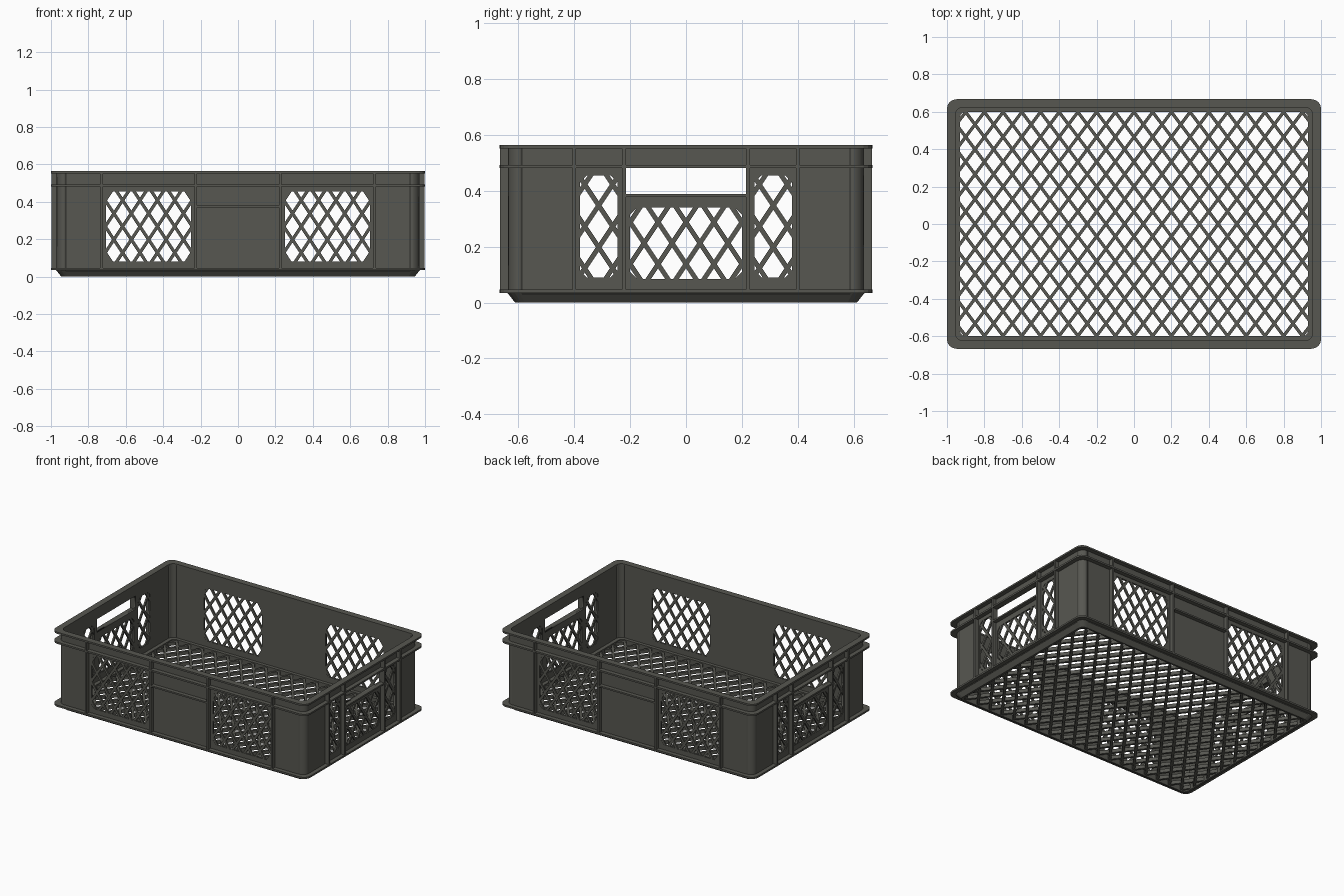
import bpy, bmesh
from math import pi, sin, cos, ceil, hypot, atan2
from mathutils import Matrix, Vector

cube = bpy.data.objects.get("Cube")
if cube:
    bpy.data.objects.remove(cube)

# One dark grey plastic
plastic = bpy.data.materials.new("dark_grey_plastic")
colour = (0.095, 0.095, 0.082, 1)
plastic.diffuse_color = colour
plastic.use_nodes = True
bsdf = plastic.node_tree.nodes["Principled BSDF"]
bsdf.inputs["Base Color"].default_value = colour
bsdf.inputs["Roughness"].default_value = 0.6

OUT_X, OUT_Y = 1.0, 0.667       # flange edge
WALL_X, WALL_Y = 0.97, 0.637    # outer wall face
THICK, RADIUS = 0.013, 0.05
LOW, MID, TOP = 0.04, 0.487, 0.558


def finish(name, bm, matrix=Matrix()):
    bmesh.ops.remove_doubles(bm, verts=bm.verts, dist=1e-5)
    bmesh.ops.recalc_face_normals(bm, faces=bm.faces)
    mesh = bpy.data.meshes.new(name)
    bm.to_mesh(mesh)
    bm.free()
    mesh.materials.append(plastic)
    obj = bpy.data.objects.new(name, mesh)
    obj.matrix_world = matrix
    bpy.context.collection.objects.link(obj)
    return obj


def add_box(bm, u, v, w, matrix=Matrix()):
    size = Matrix.Diagonal((u[1] - u[0], v[1] - v[0], w[1] - w[0], 1))
    mid = Matrix.Translation([(a + b) / 2 for a, b in (u, v, w)])
    bmesh.ops.create_cube(bm, size=1, matrix=matrix @ mid @ size)


def plate(name, outlines, thickness, matrix):
    """Flat plate with holes, extruded from closed outlines."""
    curve = bpy.data.curves.new(name, "CURVE")
    curve.dimensions, curve.fill_mode = "2D", "BOTH"
    curve.extrude = thickness / 2
    for points in outlines:
        spline = curve.splines.new("POLY")
        spline.points.add(len(points) - 1)
        for point, (x, y) in zip(spline.points, points):
            point.co = (x, y, 0, 1)
        spline.use_cyclic_u = True
    temp = bpy.data.objects.new(name + "_outline", curve)
    bpy.context.collection.objects.link(temp)
    graph = bpy.context.evaluated_depsgraph_get()
    mesh = bpy.data.meshes.new_from_object(temp.evaluated_get(graph))
    bm = bmesh.new()
    bm.from_mesh(mesh)
    bpy.data.objects.remove(temp)
    bpy.data.meshes.remove(mesh)
    return finish(name, bm, matrix)


def cut_rect(u0, u1, v0, v1, c):
    """Rectangle outline with cut corners."""
    return [(u0 + c, v0), (u1 - c, v0), (u1, v0 + c), (u1, v1 - c),
            (u1 - c, v1), (u0 + c, v1), (u0, v1 - c), (u0, v0 + c)]


def arc(cx, cy, r, start, steps=4):
    return [(cx + r * cos(start + pi / 2 * i / steps),
             cy + r * sin(start + pi / 2 * i / steps)) for i in range(steps + 1)]


def ring(name, section):
    """Rounded rectangular ring lofted through (half x, half y, z) levels."""
    bm = bmesh.new()
    loops = []
    for hx, hy, z in section:
        r = RADIUS - (OUT_X - hx) * 0.3
        points = []
        for k, (sx, sy) in enumerate([(1, 1), (-1, 1), (-1, -1), (1, -1)]):
            points += arc(sx * (hx - r), sy * (hy - r), r, k * pi / 2)
        loops.append([bm.verts.new((x, y, z)) for x, y in points])
    for a, b in zip(loops, loops[1:] + loops[:1]):
        for i in range(len(a)):
            j = (i + 1) % len(a)
            bm.faces.new((a[i], a[j], b[j], b[i]))
    return finish(name, bm)


def lattice(name, window, pitch_u, pitch_v, shift, bar, depth, matrix):
    """Crossed diagonal bars clipped to a rectangle, ends sunk in its frame."""
    u0, u1, v0, v1 = window
    cu, cv = (u0 + u1) / 2, (v0 + v1) / 2
    hu, hv = (u1 - u0) / 2 + 0.008, (v1 - v0) / 2 + 0.008
    slope = pitch_v / pitch_u
    count = ceil(hu / pitch_u + hv / pitch_v) + 1
    bm = bmesh.new()
    for side in (1, -1):
        for k in range(-count, count + 1):
            base = (k + shift) * pitch_u
            # line: v = side * slope * (u - base)
            reach = hv / slope
            a, b = max(-hu, base - reach), min(hu, base + reach)
            if b - a < 0.01:
                continue
            p = Vector((a, side * slope * (a - base)))
            q = Vector((b, side * slope * (b - base)))
            mid, half = (p + q) / 2, (q - p).length / 2
            place = (Matrix.Translation((cu + mid.x, cv + mid.y, 0))
                     @ Matrix.Rotation(atan2(q.y - p.y, q.x - p.x), 4, "Z"))
            add_box(bm, (-half, half), (-bar / 2, bar / 2), (-depth / 2, depth / 2), place)
    return finish(name, bm, matrix)


def rect(u0, u1, v0, v1):
    return [(u0, v0), (u1, v0), (u1, v1), (u0, v1)]


# Four walls: long ones front and back, short ones with a hand hole
long_windows = [(-0.705, -0.25, 0.08, 0.455), (0.25, 0.705, 0.08, 0.455)]
short_windows = [(-0.38, -0.245, 0.09, 0.455), (0.245, 0.38, 0.09, 0.455),
                 (-0.2, 0.2, 0.085, 0.34)]
wall_names = ["front", "left", "back", "right"]
for i, side in enumerate(wall_names):
    is_long = i % 2 == 0
    face, half = (WALL_Y, WALL_X) if is_long else (WALL_X, WALL_Y)
    half -= RADIUS
    matrix = (Matrix.Rotation(i * pi / 2, 4, "Z")
              @ Matrix.Translation((0, -face + THICK / 2, 0))
              @ Matrix.Rotation(pi / 2, 4, "X"))
    windows = long_windows if is_long else short_windows
    outlines = [rect(-half, half, 0.03, TOP)]
    outlines += [cut_rect(*w, 0.025) for w in windows]
    if not is_long:
        outlines.append(rect(-0.216, 0.216, 0.388, 0.482))
    plate(side + "_wall", outlines, THICK, matrix)
    for n, w in enumerate(windows):
        pitch = (0.093, 0.14) if is_long else (0.1, 0.15)
        lattice(f"{side}_window_lattice_{n + 1}", w, *pitch, 0.5, 0.017, THICK * 0.8, matrix)
    # Upright ribs and the cross rib between the middle pair
    bm = bmesh.new()
    ribs = (0.225, 0.73) if is_long else (0.222, 0.4)
    proud = (0, OUT_Y - WALL_Y + THICK / 2 - 0.002)
    for u in ribs:
        for s in (-1, 1):
            add_box(bm, (s * u - 0.007, s * u + 0.007), (LOW, TOP), proud)
    bar_z = 0.375 if is_long else 0.382
    add_box(bm, (-ribs[0], ribs[0]), (bar_z - 0.005, bar_z + 0.006), proud)
    finish(side + "_ribs", bm, matrix)

# Rounded corner posts
for k, (sx, sy) in enumerate([(1, 1), (-1, 1), (-1, -1), (1, -1)]):
    cx, cy = sx * (WALL_X - RADIUS), sy * (WALL_Y - RADIUS)
    outline = arc(cx, cy, RADIUS, k * pi / 2)
    outline += arc(cx, cy, RADIUS - THICK, k * pi / 2)[::-1]
    post = plate(f"corner_post_{k + 1}", [outline], TOP - 0.03,
                 Matrix.Translation((0, 0, (TOP + 0.03) / 2)))

# Flanges around the outside
for name, z, inset in (("top_rim", TOP, THICK + 0.002), ("middle_flange", MID, 0.005),
                       ("bottom_flange", LOW, 0.005)):
    ix, iy = WALL_X - inset, WALL_Y - inset
    ring(name, [(OUT_X, OUT_Y, z - 0.006), (OUT_X, OUT_Y, z + 0.006),
                (ix, iy, z + 0.006), (ix, iy, z - 0.006)])

# Tapered foot and open floor
ring("tapered_foot", [(0.945, 0.612, 0), (0.972, 0.639, 0.034), (0.972, 0.639, 0.04),
                      (0.93, 0.6, 0.04), (0.93, 0.6, 0)])
lattice("floor_lattice", (-0.93, 0.93, -0.6, 0.6), 0.1, 0.133, 0.5, 0.017, 0.024,
        Matrix.Translation((0, 0, 0.02)))
